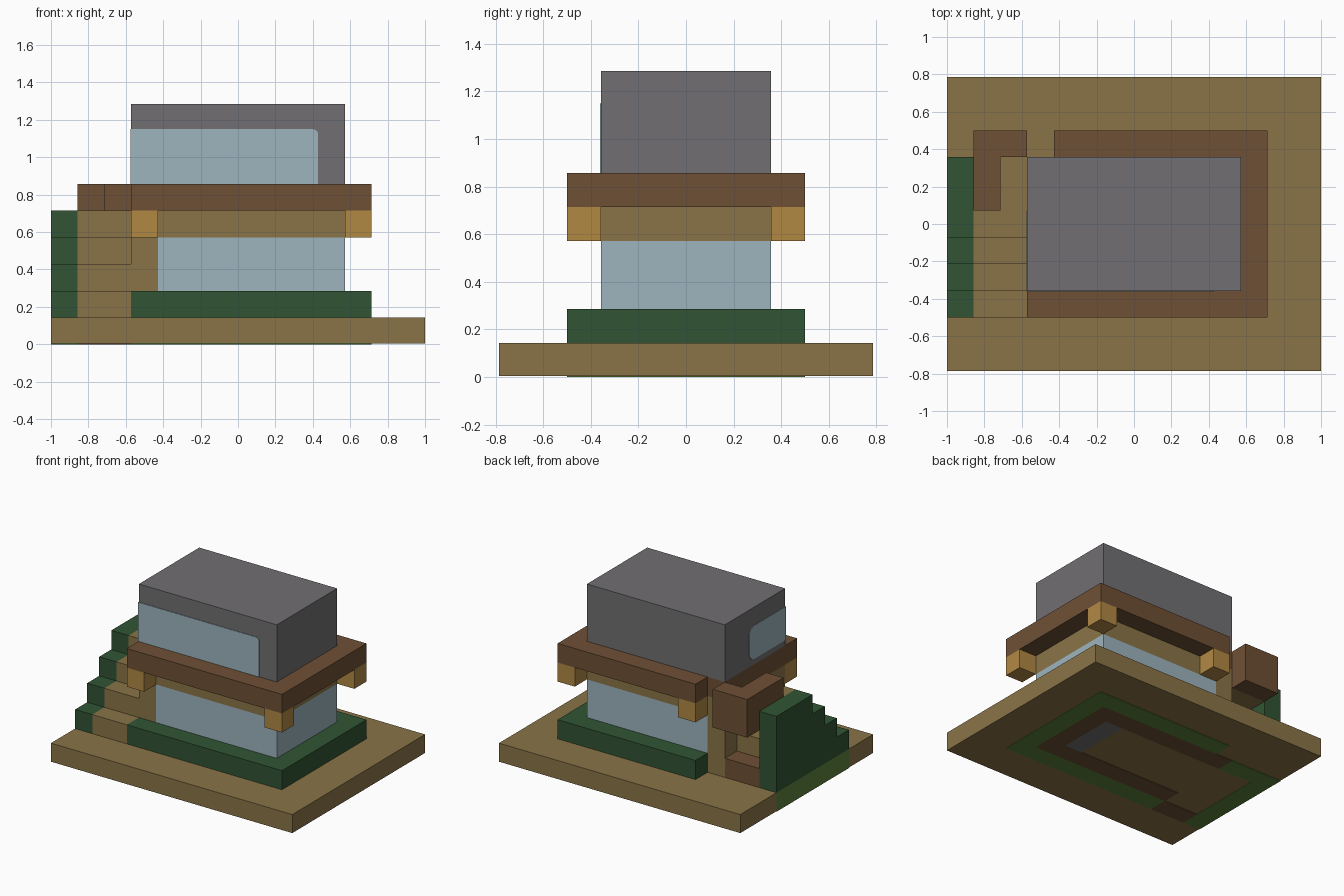
import bpy, bmesh, math
from mathutils import Vector

if "Cube" in bpy.data.objects:
    bpy.data.objects.remove(bpy.data.objects["Cube"])

U = 1 / 7            # block size
T = 0.004 / U        # plate thickness in blocks


def lin(c):
    c /= 255
    return c / 12.92 if c <= 0.04045 else ((c + 0.055) / 1.055) ** 2.4


def mat(name, r, g, b):
    m = bpy.data.materials.new(name)
    m.diffuse_color = (lin(r), lin(g), lin(b), 1)
    m.use_nodes = True
    m.node_tree.nodes["Principled BSDF"].inputs["Base Color"].default_value = m.diffuse_color
    return m


TAN = mat("tan", 138, 116, 71)
GREEN = mat("dark green", 49, 84, 51)
BROWN = mat("brown", 110, 80, 53)
WOOD = mat("light wood", 177, 136, 68)
GREY = mat("grey", 113, 111, 114)
GLASS = mat("glass", 157, 180, 190)
OLIVE = mat("grass green", 90, 130, 58)


def prism(name, m, axis, pts, lo, hi):
    """Extrude a 2D outline (block units) along an axis from lo to hi."""
    put = {"x": lambda p, d: (d, p[0], p[1]),
           "y": lambda p, d: (p[0], d, p[1]),
           "z": lambda p, d: (p[0], p[1], d)}[axis]
    off = Vector((7, 5.5, 0))
    bm = bmesh.new()
    f = bm.faces.new([bm.verts.new((Vector(put(p, lo)) - off) * U) for p in pts])
    ext = bmesh.ops.extrude_face_region(bm, geom=[f])
    step = (Vector(put((0, 0), hi)) - Vector(put((0, 0), lo))) * U
    bmesh.ops.translate(bm, vec=step,
                        verts=[v for v in ext["geom"] if isinstance(v, bmesh.types.BMVert)])
    bmesh.ops.recalc_face_normals(bm, faces=bm.faces[:])
    me = bpy.data.meshes.new(name)
    bm.to_mesh(me)
    bm.free()
    me.materials.append(m)
    ob = bpy.data.objects.new(name, me)
    bpy.context.collection.objects.link(ob)
    return ob


def rect(a0, b0, a1, b1):
    return [(a0, b0), (a1, b0), (a1, b1), (a0, b1)]


def box(name, m, x0, x1, y0, y1, z0, z1):
    return prism(name, m, "z", rect(x0, y0, x1, y1), z0, z1)


def arc(cx, cy, r, a0, a1, n=4):
    return [(cx + r * math.cos(math.radians(a0 + (a1 - a0) * i / n)),
             cy + r * math.sin(math.radians(a0 + (a1 - a0) * i / n))) for i in range(n + 1)]


# Base slab, with painted patches on its left side and underside
box("base", TAN, T, 14, 0, 11, T, 1)
box("base_left_patch", OLIVE, 0, T, 2, 8, 0, 1)
box("base_left_front", TAN, 0, T, 0, 2, T, 1)
box("base_left_back", TAN, 0, T, 8, 11, T, 1)
patches = [(OLIVE, 4, 12, 8, 9), (OLIVE, 11, 12, 3, 8), (OLIVE, 3, 12, 2, 3),
           (OLIVE, T, 1, 2, 8), (OLIVE, 1, 3, 7, 8),
           (BROWN, 3, 11, 7, 8), (BROWN, 10, 11, 4, 7), (BROWN, 3, 11, 3, 4),
           (BROWN, 1, 3, 2, 3), (GREY, 9, 10, 4, 7)]
for n, (m, x0, x1, y0, y1) in enumerate(patches):
    box(f"underside_patch_{n}", m, x0, x1, y0, y1, 0, T)

# Planted border around the ground floor
prism("hedge", GREEN, "z",
      [(3, 2), (12, 2), (12, 9), (4, 9), (4, 8), (11, 8), (11, 3), (3, 3)], 1, 2)

# Ground floor: glazing, lintel and side wall
box("ground_floor_glass", GLASS, 4, 11, 3, 8, 1, 4)
box("lintel", TAN, 4, 11, 3, 8, 4, 5)
box("side_wall", TAN, 3, 4, 3, 8, 1, 5)

# Overhanging roof ledge and corner brackets
prism("roof_ledge", BROWN, "z",
      [(3, 2), (12, 2), (12, 9), (4, 9), (4, 8), (3, 8)], 5, 6)
for n, (x, y) in enumerate([(3, 2), (11, 2), (11, 8), (4, 8)]):
    box(f"bracket_{n}", WOOD, x, x + 1, y, y + 1, 4, 5)

# Upper storey with a window wrapping the front left corner
box("upper_storey", GREY, 3, 11, 3, 8, 6, 9)
prism("front_window", GLASS, "y",
      [(3 - T, 6), (10, 6)] + arc(9.8, 7.85, 0.2, 0, 90) + [(3 - T, 8.05)], 3 - T, 3)
prism("left_window", GLASS, "x",
      [(3, 6.3)] + arc(5.6, 6.7, 0.4, 270, 360) + arc(5.6, 7.65, 0.4, 0, 90) + [(3, 8.05)],
      3 - T, 3)

# Outside stairs with a stepped side wall
steps = [(2, 1)]
for k in range(2, 6):
    steps += [(k, k), (k + 1, k)]
steps = steps[:-1] + [(8, 5)]
prism("stair_side_wall", GREEN, "x", steps + [(8, 1)], 0, 1)
prism("stairs", TAN, "x", steps + [(8, 4), (6, 4), (6, 3), (7, 3), (7, 1)], 1, 3)
box("crate_under_stairs", BROWN, 1, 3, 7, 8, 1, 2)

# Landing parapet
prism("landing_back_parapet", BROWN, "z", rect(1, 8, 3, 9), 4, 6)
box("landing_side_parapet", BROWN, 1, 2, 6, 8, 5, 6)
